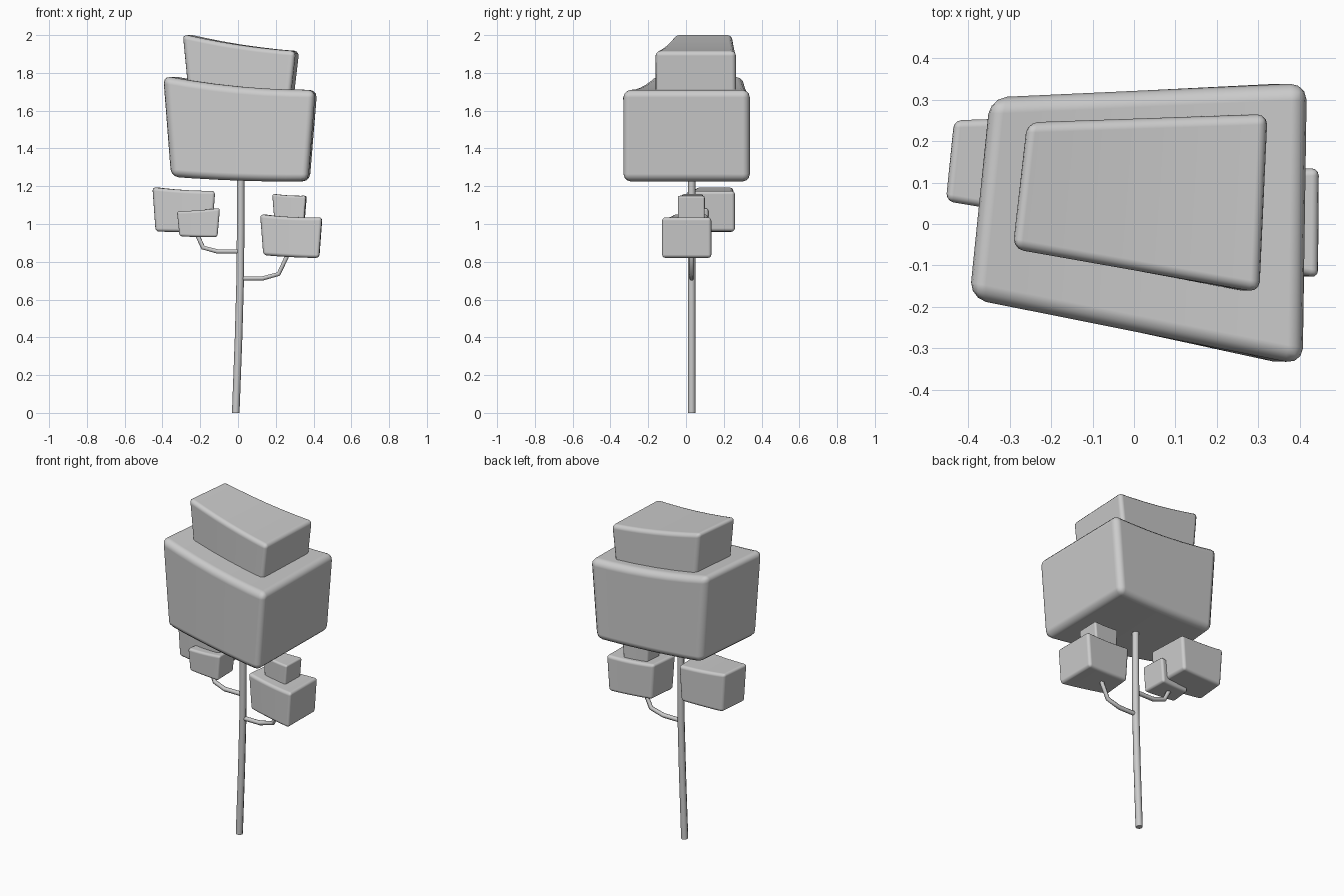
import bpy, bmesh
from mathutils import Vector

if "Cube" in bpy.data.objects:
    bpy.data.objects.remove(bpy.data.objects["Cube"])

SEG = 6


def foliage(name, foot, bottom, top, taper, sag, bevel):
    """Skewed rounded block. foot: front-left, front-right, back-right, back-left
    of the top; bottom/top: (z left, z right); taper: x scale at the bottom."""
    fl, fr, br, bl = [Vector(p) for p in foot]
    cx = (fl.x + fr.x + br.x + bl.x) / 4
    bm = bmesh.new()
    rings = []
    for i in range(SEG + 1):
        t = i / SEG
        ring = []
        for a, b, up in ((fl, fr, 0), (bl, br, 0), (bl, br, 1), (fl, fr, 1)):
            p = a.lerp(b, t)
            z0, z1 = top if up else bottom
            z = z0 + (z1 - z0) * t - 4 * sag * t * (1 - t) * (1 if up else 0.4)
            x = p.x if up else cx + (p.x - cx) * taper
            ring.append(bm.verts.new((x, p.y, z)))
        rings.append(ring)
    for r, s in zip(rings, rings[1:]):
        for k in range(4):
            j = (k + 1) % 4
            bm.faces.new((r[k], s[k], s[j], r[j]))
    bm.faces.new(rings[0])
    bm.faces.new(rings[-1])
    bmesh.ops.recalc_face_normals(bm, faces=bm.faces[:])
    for f in bm.faces:
        f.smooth = True
    me = bpy.data.meshes.new(name)
    bm.to_mesh(me)
    bm.free()
    ob = bpy.data.objects.new(name, me)
    bpy.context.collection.objects.link(ob)
    m = ob.modifiers.new("round", 'BEVEL')
    m.width = bevel
    m.segments = 3
    m.limit_method = 'ANGLE'
    m.angle_limit = 0.8
    m.harden_normals = True


def stem(name, points, radius, res):
    """Round tube along points."""
    cu = bpy.data.curves.new(name, 'CURVE')
    cu.dimensions = '3D'
    cu.bevel_depth = radius
    cu.bevel_resolution = res
    cu.use_fill_caps = True
    sp = cu.splines.new('POLY')
    sp.points.add(len(points) - 1)
    for q, p in zip(sp.points, points):
        q.co = (*p, 1)
    sp.use_smooth = True
    bpy.context.collection.objects.link(bpy.data.objects.new(name, cu))


# main crown
foliage("main_crown", [(-.40, -.18), (.41, -.34), (.42, .34), (-.35, .305)],
        (1.25, 1.225), (1.785, 1.71), .9, .02, .04)
foliage("top_crown", [(-.295, -.06), (.305, -.165), (.325, .265), (-.26, .245)],
        (1.72, 1.68), (2.005, 1.915), .91, .012, .025)

# left clump
foliage("left_clump", [(-.455, .055), (-.12, .0), (-.13, .26), (-.435, .25)],
        (.96, .96), (1.195, 1.175), .9, .005, .018)
foliage("left_small_clump", [(-.325, -.025), (-.095, -.04), (-.10, .12), (-.31, .105)],
        (.935, .93), (1.068, 1.085), .88, .004, .014)

# right clump
foliage("right_clump", [(.115, -.07), (.445, -.13), (.447, .135), (.135, .12)],
        (.835, .82), (1.052, 1.036), .9, .007, .018)
foliage("right_small_clump", [(.18, -.02), (.36, -.045), (.365, .10), (.19, .09)],
        (1.02, 1.02), (1.16, 1.15), .88, .004, .012)

# trunk and branches
Y = .03
stem("trunk", [(-.012, Y, 0), (.003, Y, .4), (.012, Y, .72), (.014, Y, 1.0), (.014, Y, 1.3)], .02, 2)
stem("right_branch", [(.01, Y, .712), (.13, Y, .712), (.215, Y, .735), (.255, Y, .82), (.262, Y, .87)], .013, 1)
stem("left_branch", [(.01, Y, .855), (-.11, Y, .855), (-.185, .04, .875), (-.215, .045, .94), (-.22, .045, .98)], .013, 1)
